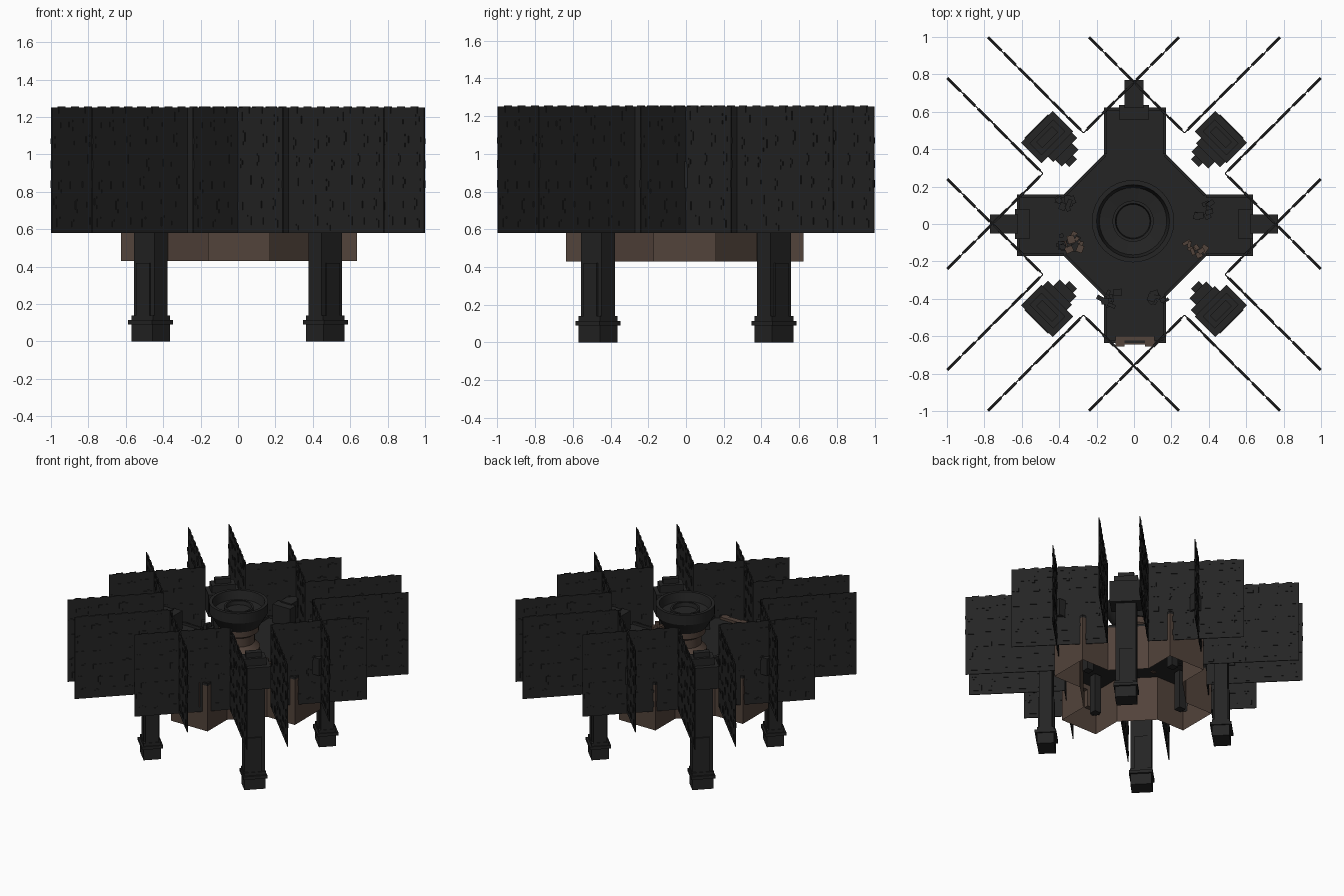
import bpy, bmesh, math, random
from mathutils import Matrix, Vector

random.seed(4)
cube = bpy.data.objects.get("Cube")
if cube:
    bpy.data.objects.remove(cube)


def material(name, rgb):
    m = bpy.data.materials.new(name)
    m.use_nodes = True
    m.diffuse_color = (*rgb, 1)
    m.node_tree.nodes["Principled BSDF"].inputs["Base Color"].default_value = (*rgb, 1)
    return m


BLACK = material("charcoal", (0.018, 0.018, 0.018))
BROWN = material("dark_brown", (0.085, 0.056, 0.043))


def box(bm, x0, x1, y0, y1, z0, z1, turn=None):
    """Add an axis-aligned box given by its limits, optionally transformed."""
    mat = Matrix.Translation(((x0 + x1) / 2, (y0 + y1) / 2, (z0 + z1) / 2))
    mat = mat @ Matrix.Diagonal((x1 - x0, y1 - y0, z1 - z0, 1))
    bmesh.ops.create_cube(bm, size=1, matrix=turn @ mat if turn else mat)


def mesh_from(bm, name, *mats):
    bmesh.ops.recalc_face_normals(bm, faces=bm.faces)
    me = bpy.data.meshes.new(name)
    bm.to_mesh(me)
    bm.free()
    for m in mats:
        me.materials.append(m)
    return me


def place(name, me, matrix=Matrix()):
    ob = bpy.data.objects.new(name, me)
    bpy.context.collection.objects.link(ob)
    ob.matrix_world = matrix
    return ob


def spin(degrees):
    return Matrix.Rotation(math.radians(degrees), 4, 'Z')


# Cross-shaped hull: open underneath, brown walls, black deck
BOTTOM, DECK = 0.43, 0.80
corner = [(0.63, -0.165), (0.63, 0.165), (0.38, 0.165), (0.165, 0.38)]
outline = [spin(90 * k) @ Vector((x, y, 0)) for k in range(4) for x, y in corner]
bm = bmesh.new()
low = [bm.verts.new((p.x, p.y, BOTTOM)) for p in outline]
high = [bm.verts.new((p.x, p.y, DECK)) for p in outline]
n = len(outline)
for i in range(n):
    j = (i + 1) % n
    bm.faces.new((low[i], low[j], high[j], high[i]))
bm.faces.new(high).material_index = 1
place("hull", mesh_from(bm, "hull", BROWN, BLACK), Matrix.Translation((0.005, -0.007, 0)))

# Low parapet following the deck edge
bm = bmesh.new()
for i in range(n):
    a, b = outline[i], outline[(i + 1) % n]
    d = b - a
    turn = Matrix.Translation(a) @ spin(math.degrees(math.atan2(d.y, d.x)))
    box(bm, 0, d.length, 0, 0.015, DECK, DECK + 0.02, turn)
place("deck_parapet", mesh_from(bm, "deck_parapet", BLACK), Matrix.Translation((0.005, -0.007, 0)))


def lathe(name, profile, mat, steps=32):
    bm = bmesh.new()
    vs = [bm.verts.new((r, 0, z)) for r, z in profile]
    es = [bm.edges.new(pair) for pair in zip(vs, vs[1:])]
    bmesh.ops.spin(bm, geom=vs + es, cent=(0, 0, 0), axis=(0, 0, 1),
                   angle=2 * math.pi, steps=steps)
    bmesh.ops.remove_doubles(bm, verts=bm.verts, dist=0.0005)
    ob = place(name, mesh_from(bm, name, mat), Matrix.Translation((-0.005, 0.015, 0)))
    bpy.context.view_layer.objects.active = ob
    ob.select_set(True)
    bpy.ops.object.shade_smooth_by_angle()
    ob.select_set(False)


# Central dish on a stepped brown pedestal
lathe("pedestal", [(0.16, DECK), (0.16, 0.84), (0.12, 0.88), (0.12, 0.95), (0.15, 0.97),
                   (0.15, 1.02)], BROWN)
lathe("dish", [(0.12, 1.02), (0.16, 1.02), (0.22, 1.12), (0.22, 1.2), (0.195, 1.2),
               (0.18, 1.13), (0.11, 1.12), (0.11, 1.16), (0.095, 1.16), (0.09, 1.13),
               (0, 1.13)], BLACK)

# Armour plate with raised rectangular panels on both faces
PLATE_LOW, PLATE_HIGH, PLATE_LEN = 0.58, 1.25, 0.722
bm = bmesh.new()
box(bm, 0, PLATE_LEN, -0.003, 0.003, PLATE_LOW, PLATE_HIGH)
for side in (-1, 1):
    for row in range(6):
        for col in range(6):
            w, h = random.uniform(0.03, 0.07), random.uniform(0.02, 0.05)
            x = min(0.02 + col * 0.12 + random.uniform(0, 0.05), PLATE_LEN - w)
            z = PLATE_LOW + 0.01 + row * 0.11 + random.uniform(0, 0.04)
            y = side * 0.0045
            box(bm, x, x + w, y - 0.003, y + 0.003, z, z + h)
            if random.random() < 0.5:
                box(bm, x + w * 0.3, x + w * 0.6, y - 0.003, y + 0.003,
                    z - 0.02 if row else z, z + h + 0.01)
# Small tabs along the top edge
for col in range(7):
    x = 0.02 + col * 0.1
    box(bm, x, x + 0.05, -0.005, 0.005, PLATE_HIGH - 0.03, PLATE_HIGH + 0.006)
plate = mesh_from(bm, "armour_plate", BLACK)
for k in range(4):
    for side in (-1, 1):
        for angle in (45, 135):
            place("armour_plate", plate,
                  spin(90 * k) @ Matrix.Translation((side * 0.27, 0.487, 0)) @ spin(angle))

# Diagonal legs: x points outward, with foot, collar and a head block
bm = bmesh.new()
box(bm, 0.61, 0.71, -0.078, 0.078, 0.1, 0.95)
box(bm, 0.60, 0.72, -0.05, 0.05, 0.13, 0.42)
box(bm, 0.595, 0.725, -0.08, 0.08, 0, 0.1)
box(bm, 0.58, 0.74, -0.09, 0.09, 0.09, 0.115)
box(bm, 0.595, 0.725, -0.082, 0.082, 0.115, 0.14)
box(bm, 0.58, 0.735, -0.12, 0.12, 0.82, 1.0)
box(bm, 0.61, 0.70, -0.09, 0.09, 1.0, 1.06)
box(bm, 0.635, 0.68, -0.06, 0.06, 1.06, 1.1)
box(bm, 0.54, 0.58, -0.11, 0.07, 0.86, 0.98)
box(bm, 0.49, 0.54, -0.07, 0.055, 0.88, 0.97)
box(bm, 0.46, 0.49, -0.03, 0.03, 0.9, 0.95)
leg = mesh_from(bm, "leg", BLACK)
for k in range(4):
    place("leg", leg, spin(45 + 90 * k))

# Turrets on the two side arms and the rear arm
bm = bmesh.new()
box(bm, 0.56, 0.635, -0.08, 0.08, DECK, 0.95)
box(bm, 0.62, 0.77, -0.05, 0.05, 0.82, 0.96)
turret = mesh_from(bm, "arm_turret", BLACK)
for angle in (0, 90, 180):
    place("arm_turret", turret, spin(angle))

# Brown doorway on the front arm
bm = bmesh.new()
for x in (-0.1, 0.06):
    box(bm, x, x + 0.05, -0.655, -0.6, 0.62, 0.82)
box(bm, -0.1, 0.11, -0.645, -0.6, 0.76, 0.82)
place("front_doorway", mesh_from(bm, "front_doorway", BROWN))

# Posts hanging inside the hull
bm = bmesh.new()
for k in range(4):
    box(bm, 0.42, 0.48, -0.03, 0.03, 0.47, DECK - 0.01, spin(90 * k))
place("inner_posts", mesh_from(bm, "inner_posts", BLACK))

# Clusters of deck clutter
for label, mat, spots in (
        ("black_clutter", BLACK, [(-0.37, 0.1), (0.37, 0.08), (-0.35, -0.1), (0.14, -0.38), (-0.13, -0.4)]),
        ("brown_clutter", BROWN, [(0.33, -0.13), (-0.33, -0.1)])):
    bm = bmesh.new()
    for cx, cy in spots:
        for _ in range(9):
            s = [random.uniform(0.008, 0.022) for _ in range(3)]
            turn = Matrix.Translation((cx + random.uniform(-0.05, 0.05),
                                       cy + random.uniform(-0.04, 0.04),
                                       DECK + random.uniform(0, 0.06)))
            turn = turn @ spin(random.uniform(0, 180))
            box(bm, -s[0], s[0], -s[1], s[1], -0.01, s[2] * 2, turn)
    place(label, mesh_from(bm, label, mat))
